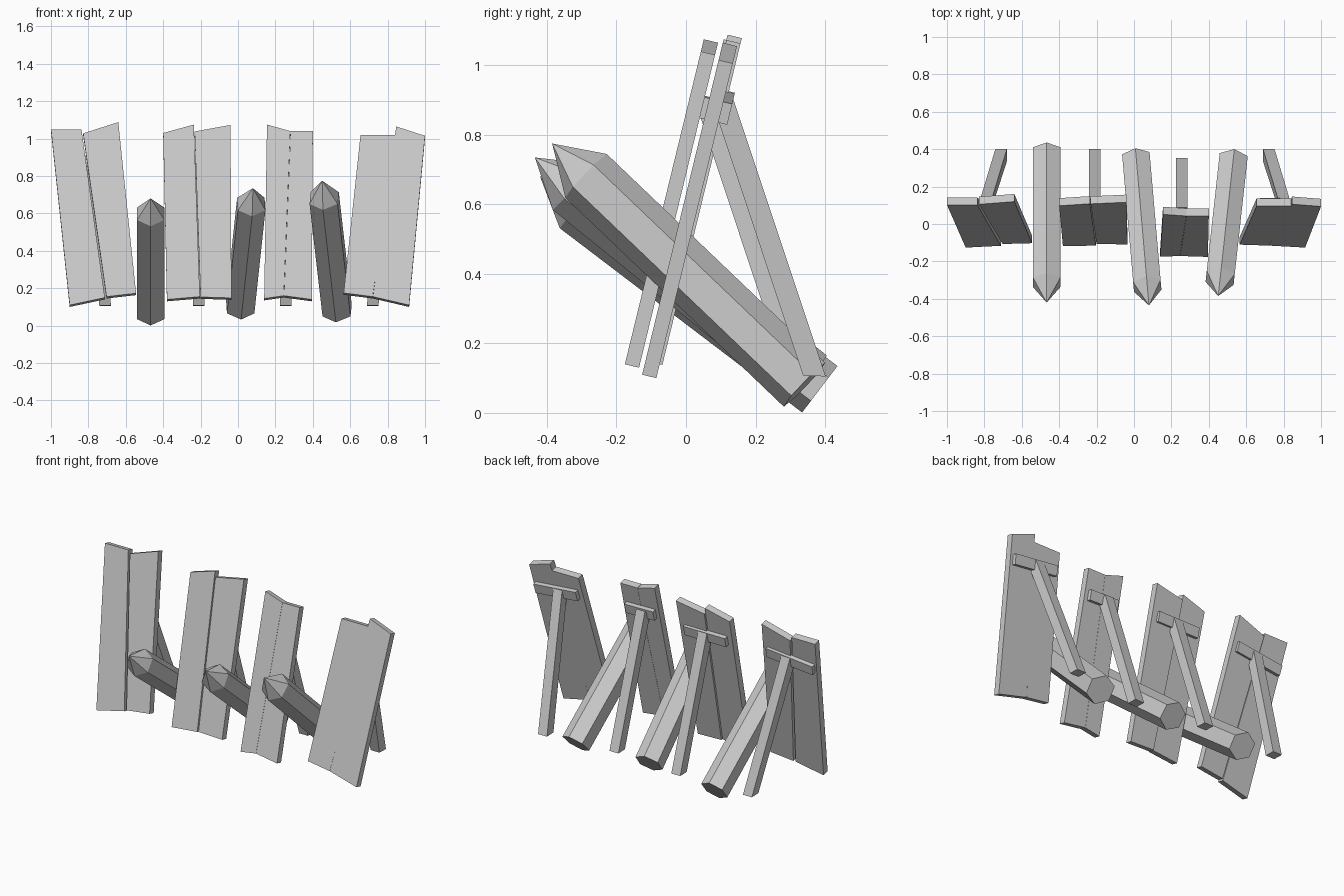
import bpy, bmesh, math
from mathutils import Vector

if "Cube" in bpy.data.objects:
    bpy.data.objects.remove(bpy.data.objects["Cube"])

SLOPE = 0.243                      # backward lean of the boards (dy / dz)
NORMAL = Vector((0, 1, -SLOPE)).normalized()


def make_object(name, verts, faces):
    mesh = bpy.data.meshes.new(name)
    bm = bmesh.new()
    vs = [bm.verts.new(v) for v in verts]
    for f in faces:
        bm.faces.new([vs[i] for i in f])
    bmesh.ops.recalc_face_normals(bm, faces=bm.faces)
    bm.to_mesh(mesh)
    bm.free()
    obj = bpy.data.objects.new(name, mesh)
    bpy.context.collection.objects.link(obj)
    return obj


def prism(name, ring_a, ring_b):
    """Closed solid between two matching rings."""
    n = len(ring_a)
    sides = [(i, (i + 1) % n, n + (i + 1) % n, n + i) for i in range(n)]
    return make_object(name, list(ring_a) + list(ring_b),
                       [tuple(range(n)), tuple(range(n, 2 * n))] + sides)


def board(name, corners, y0, offset, thick):
    """Board lying on the leaning plane; corners are (x, z) of its front."""
    front = [Vector((x, y0 + SLOPE * (z - 0.115), z)) + NORMAL * offset
             for x, z in corners]
    return prism(name, front, [p + NORMAL * thick for p in front])


def strut(name, x_low, x_top, dy):
    # Bottom cut is level, top cut follows the board
    profile = [(0.337, 0.107, x_low), (0.402, 0.105, x_low),
               (0.137, 0.90, x_top), (0.09, 0.85, x_top)]
    rings = [[Vector((x + s, y + dy, z)) for y, z, x in profile]
             for s in (-0.031, 0.031)]
    return prism(name, *rings)


def stake(name, base, tip, radius, point=0.135):
    """Six-sided log with a pointed end."""
    base, tip = Vector(base), Vector(tip)
    axis = (tip - base).normalized()
    side = axis.cross(Vector((0, 0, 1))).normalized()
    up = side.cross(axis)
    ring = [(up * math.cos(a) + side * math.sin(a)) * radius
            for a in (i * math.pi / 3 for i in range(6))]
    shoulder = tip - axis * point
    verts = [base + r for r in ring] + [shoulder + r for r in ring] + [tip]
    faces = [tuple(range(6))]
    for i in range(6):
        j = (i + 1) % 6
        faces += [(i, j, 6 + j, 6 + i), (6 + i, 6 + j, 12)]
    return make_object(name, verts, faces)


# Panels: two boards (bottom-left, bottom-right, top-right, top-left),
# front y, step of second board, batten (x, width, lean), strut x low / top
panels = [
    ([[(-.90, .11), (-.712, .15), (-.837, 1.05), (-1.0, 1.05)],
      [(-.703, .157), (-.545, .175), (-.64, 1.09), (-.828, 1.03)]],
     -.125, .008, (-.81, .32, .11), (-.71, -.79)),
    ([[(-.38, .14), (-.204, .155), (-.236, 1.075), (-.40, 1.03)],
      [(-.20, .155), (-.035, .15), (-.04, 1.075), (-.232, 1.04)]],
     -.125, .008, (-.22, .29, .0), (-.21, -.21)),
    ([[(.14, .145), (.245, .16), (.28, 1.04), (.155, 1.075)],
      [(.246, .16), (.395, .14), (.40, 1.04), (.281, 1.04)]],
     -.182, 0, (.275, .20, -.02), (.255, .255)),
    ([[(.565, .175), (.72, .155), (.845, 1.02), (.655, 1.02)],
      [(.721, .155), (.915, .11), (1.0, 1.015), (.846, 1.065)]],
     -.125, 0, (.82, .30, -.10), (.72, .80)),
]
for n, (boards, y0, step, (bx, bw, lean), (xl, xt)) in enumerate(panels, 1):
    for k, corners in enumerate(boards):
        board(f"shield_board_{n}_{k + 1}", corners, y0, step * k, 0.042)
    # Batten across the back, square to the boards
    c, s = math.cos(lean), math.sin(lean)
    corners = [(bx + u * c - v * s, 0.89 + u * s + v * c)
               for u, v in ((-bw / 2, -.03), (bw / 2, -.03),
                            (bw / 2, .03), (-bw / 2, .03))]
    board(f"back_batten_{n}", corners, y0, 0.04, 0.028)
    strut(f"support_strut_{n}", xl, xt, y0 + 0.125 if n != 3 else -0.048)

# Sharpened logs
stake("sharpened_log_1", (-.467, .385, .068), (-.467, -.42, .68), .084)
stake("sharpened_log_2", (.012, .352, .099), (.08, -.435, .735), .085)
stake("sharpened_log_3", (.53, .341, .081), (.45, -.385, .775), .087)
